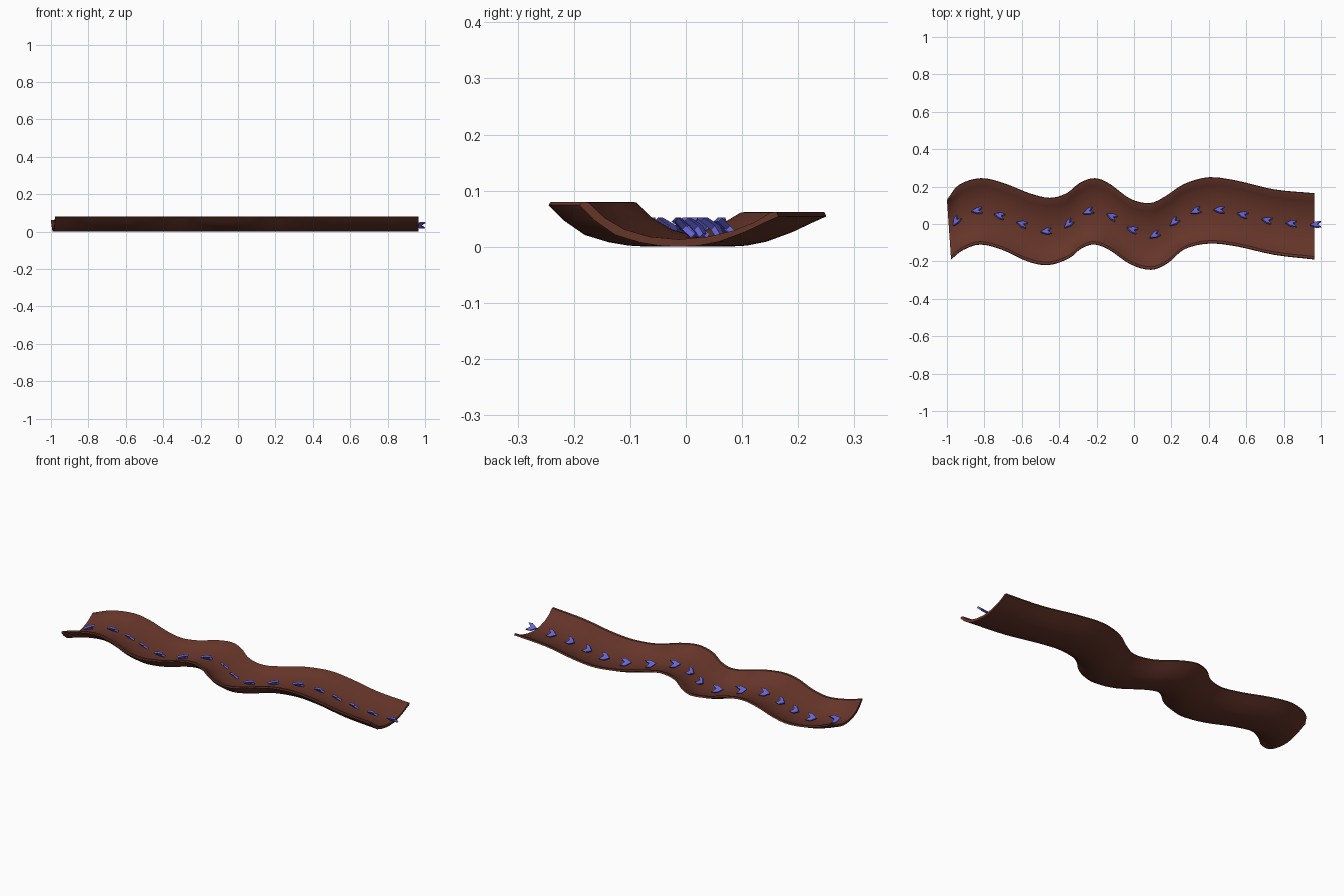
import bpy, bmesh, math
from mathutils import Vector, Matrix

if "Cube" in bpy.data.objects:
    bpy.data.objects.remove(bpy.data.objects["Cube"])


def material(name, rgb):
    m = bpy.data.materials.new(name)
    m.diffuse_color = (*rgb, 1)
    m.use_nodes = True
    m.node_tree.nodes["Principled BSDF"].inputs["Base Color"].default_value = m.diffuse_color
    return m


def make_object(name, bm, mat):
    bmesh.ops.recalc_face_normals(bm, faces=bm.faces)
    me = bpy.data.meshes.new(name)
    bm.to_mesh(me)
    bm.free()
    me.materials.append(mat)
    ob = bpy.data.objects.new(name, me)
    bpy.context.collection.objects.link(ob)
    return ob


def spline(pts, steps):
    """Catmull-Rom through 4D points."""
    p = [Vector(q) for q in pts]
    p = [2 * p[0] - p[1]] + p + [2 * p[-1] - p[-2]]
    out = []
    for i in range(1, len(p) - 2):
        a, b, c, d = p[i - 1:i + 3]
        for k in range(steps):
            t = k / steps
            out.append(0.5 * (2 * b + (c - a) * t + (2 * a - 5 * b + 4 * c - d) * t * t
                              + (3 * b - a - 3 * c + d) * t ** 3))
    return out + [p[-2]]


bark = material("brown_bed", (0.13, 0.035, 0.022))
blue = material("blue_marker", (0.13, 0.13, 0.68))

# Both rims of the winding channel: back x, back y, front x, front y
rims = [(-1, .13, -.978, -.19), (-.935, .21, -.915, -.14), (-.82, .245, -.82, -.11),
        (-.7, .22, -.7, -.14), (-.56, .165, -.57, -.2), (-.45, .14, -.46, -.22),
        (-.36, .165, -.35, -.185), (-.29, .22, -.28, -.13), (-.21, .245, -.21, -.11),
        (-.13, .215, -.13, -.14), (-.02, .135, -.02, -.215), (.085, .112, .09, -.245),
        (.17, .15, .18, -.21), (.27, .215, .27, -.135), (.4, .25, .4, -.105),
        (.55, .232, .55, -.12), (.75, .185, .75, -.165), (.965, .165, .965, -.19)]

# Channel cross-section, front rim (-1) to back rim (+1), then height
section = [(-1, .074), (-.85, .047), (-.64, .021), (-.4, .008), (-.2, .002), (0, 0), (.2, .002),
           (.4, .009), (.66, .026), (.85, .042), (1, .054), (.98, .062), (.92, .061),
           (.75, .043), (.55, .029), (.3, .018), (0, .013), (-.3, .018), (-.55, .031),
           (-.75, .052), (-.91, .079), (-.98, .08)]

bm = bmesh.new()
rings = []
for r in spline(rims, 4):
    back, front = Vector((r[0], r[1], 0)), Vector((r[2], r[3], 0))
    rings.append([bm.verts.new(front.lerp(back, (s + 1) / 2) + Vector((0, 0, z)))
                  for s, z in section])
n = len(section)
for a, b in zip(rings, rings[1:]):
    for i in range(n):
        j = (i + 1) % n
        bm.faces.new((a[i], a[j], b[j], b[i]))
# End caps, as strips between the outer and inner curve
for ring in (rings[0], rings[-1]):
    for i in range(10):
        bm.faces.new((ring[i], ring[i + 1], ring[20 - i], ring[(21 - i)]))
channel = make_object("winding_channel", bm, bark)
bpy.context.view_layer.objects.active = channel
channel.select_set(True)
bpy.ops.object.shade_smooth_by_angle(angle=math.radians(35))

# Floating chevrons following the channel: x, y, heading in degrees
chevrons = [(-.95, .015, 57), (-.84, .07, 8), (-.72, .045, -16), (-.6, 0, -18),
            (-.47, -.04, 8), (-.35, 0, 45), (-.245, .065, 22), (-.12, .04, -27),
            (-.01, -.03, -20), (.11, -.06, 30), (.215, .01, 42), (.33, .068, 24),
            (.455, .075, 0), (.58, .05, -14), (.71, .02, -13), (.84, .002, -4),
            (.971, -.004, 5)]
outline = [(-.029, 0), (.002, .02), (.029, .02), (.008, 0), (.029, -.02), (.002, -.02)]
for k, (x, y, deg) in enumerate(chevrons):
    bm = bmesh.new()
    low = [bm.verts.new((u, v, -.005)) for u, v in outline]
    top = [bm.verts.new((u, v, .005)) for u, v in outline]
    for f in ((0, 1, 2, 3), (0, 3, 4, 5)):
        bm.faces.new([low[i] for i in f])
        bm.faces.new([top[i] for i in f])
    for i in range(6):
        j = (i + 1) % 6
        bm.faces.new((low[i], low[j], top[j], top[i]))
    ob = make_object(f"chevron_{k + 1}", bm, blue)
    ob.matrix_world = (Matrix.Translation((x, y, .034))
                       @ Matrix.Rotation(math.radians(deg), 4, 'Z')
                       @ Matrix.Rotation(math.radians(-45), 4, 'X'))
